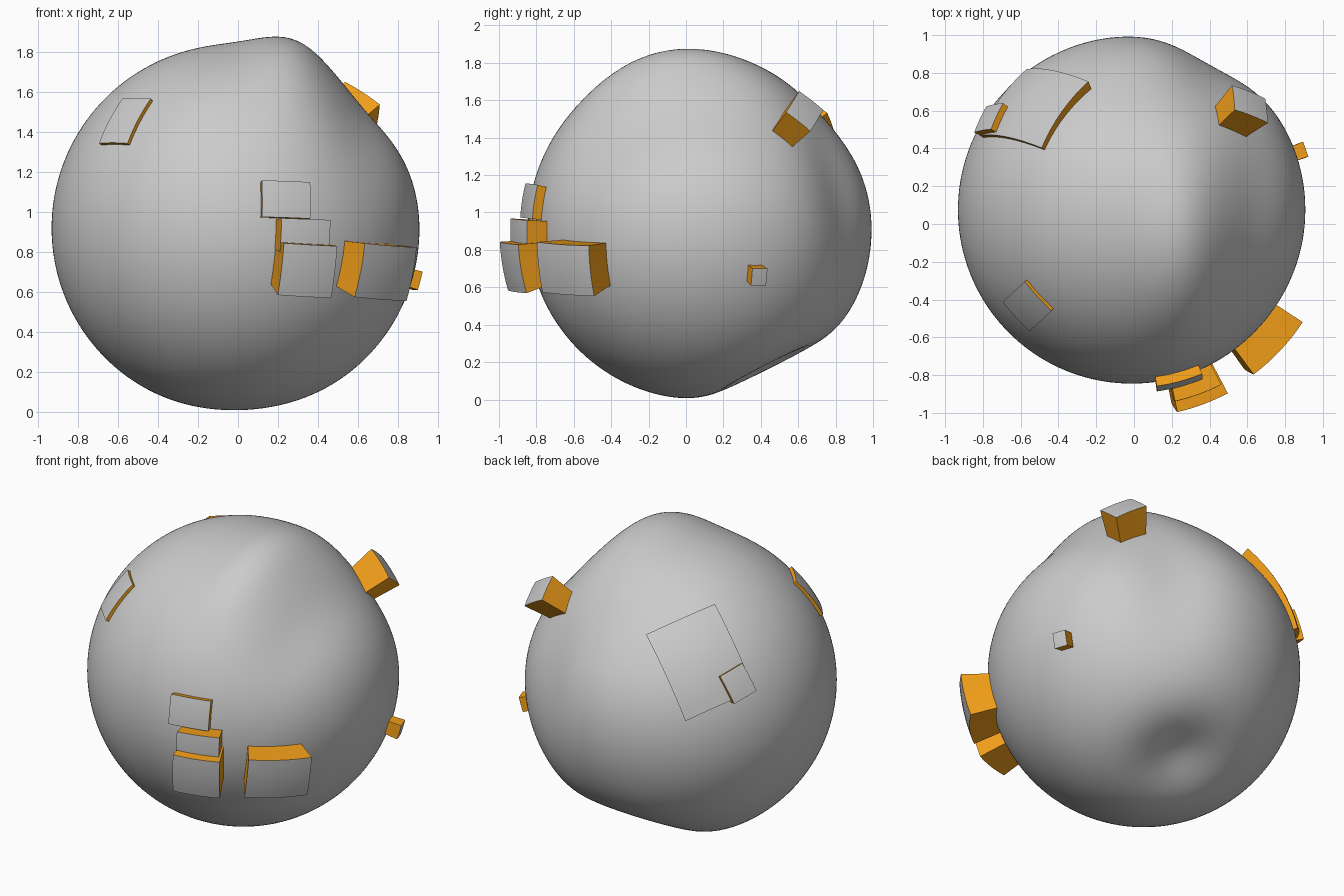
import bpy, bmesh, math
from mathutils import Vector

if "Cube" in bpy.data.objects:
    bpy.data.objects.remove(bpy.data.objects["Cube"])

CENTRE = Vector((-0.012, 0.075, 0.918))
R = 0.92

orange = bpy.data.materials.new("orange_sides")
orange.diffuse_color = (0.9, 0.35, 0.01, 1)
orange.use_nodes = True
orange.node_tree.nodes["Principled BSDF"].inputs["Base Color"].default_value = orange.diffuse_color

# soft swells and dents: position, height, spread along each axis
LUMPS = [
    ((0.25, -0.12, 1.80), 0.075, (0.14, 0.35, 0.30)),   # top ridge
    ((0.66, -0.10, 1.48), -0.05, (0.15, 0.50, 0.25)),   # groove beside ridge
    ((0.42, 0.85, 1.10), -0.06, (0.18, 0.20, 0.35)),    # back right hollow
    ((0.00, 0.78, 1.55), -0.035, (0.45, 0.25, 0.25)),   # flattened back top
    ((0.03, 0.48, 0.10), -0.13, (0.21, 0.20, 0.25)),    # underside dent
]


def finish(bm, name, mats=()):
    me = bpy.data.meshes.new(name)
    bmesh.ops.recalc_face_normals(bm, faces=bm.faces)
    bm.to_mesh(me)
    bm.free()
    for m in mats:
        me.materials.append(m)
    ob = bpy.data.objects.new(name, me)
    bpy.context.collection.objects.link(ob)
    bpy.ops.object.select_all(action='DESELECT')
    ob.select_set(True)
    bpy.context.view_layer.objects.active = ob
    bpy.ops.object.shade_smooth_by_angle(angle=math.radians(35))


# lumpy ball
bm = bmesh.new()
bmesh.ops.create_icosphere(bm, subdivisions=6, radius=R)
for v in bm.verts:
    p = v.co + CENTRE
    d = v.co.normalized()
    for c, amp, s in LUMPS:
        q = sum(((p[i] - c[i]) / s[i]) ** 2 for i in range(3))
        v.co += d * amp * math.exp(-q / 2)
    v.co += CENTRE
finish(bm, "ball")


# curved block: a patch of the ball raised outwards, sides run radially inwards
def block(name, offset, top, w, h, roll, base=0.84, n=8):
    d = Vector(offset).normalized()
    u = Vector((0, 0, 1)).cross(d).normalized()
    v = d.cross(u)
    a = math.radians(roll)
    u, v = u * math.cos(a) + v * math.sin(a), v * math.cos(a) - u * math.sin(a)
    bm = bmesh.new()
    grid = []
    for i in range(n + 1):
        for j in range(n + 1):
            x, y = w * (i / n - 0.5), h * (j / n - 0.5)
            p = d * math.sqrt(top * top - x * x - y * y) + u * x + v * y
            grid.append(bm.verts.new(CENTRE + p))
    for i in range(n):
        for j in range(n):
            k = i * (n + 1) + j
            bm.faces.new([grid[k], grid[k + n + 1], grid[k + n + 2], grid[k + 1]])
    rim = [e for e in bm.edges if e.is_boundary]
    ext = bmesh.ops.extrude_edge_only(bm, edges=rim)["geom"]
    for g in ext:
        if isinstance(g, bmesh.types.BMVert):
            g.co = CENTRE + (g.co - CENTRE) * (base / top)
        elif isinstance(g, bmesh.types.BMFace):
            g.material_index = 1
    finish(bm, name, (None, orange))


# name, offset of outer face from ball centre, outer radius, width, height, roll
block("front_left_tile", (-0.558, -0.515, 0.54), 0.94, 0.21, 0.275, 0)
block("front_upper_block", (0.257, -0.93, 0.145), 0.972, 0.25, 0.185, -2)
block("front_middle_block", (0.352, -0.978, -0.04), 1.04, 0.26, 0.17, -2)
block("front_lower_block", (0.365, -1.013, -0.215), 1.10, 0.285, 0.265, -3)
block("front_right_block", (0.767, -0.735, -0.225), 1.087, 0.38, 0.275, -3)
block("small_side_stud", (0.905, 0.315, -0.262), 1.0, 0.085, 0.095, 0)
block("back_right_block", (0.632, 0.565, 0.63), 1.055, 0.22, 0.165, 40)
block("back_left_plate", (-0.512, 0.531, 0.4525), 0.945, 0.45, 0.56, 20)
block("back_left_stud", (-0.765, 0.492, 0.37), 0.98, 0.16, 0.185, 20)
